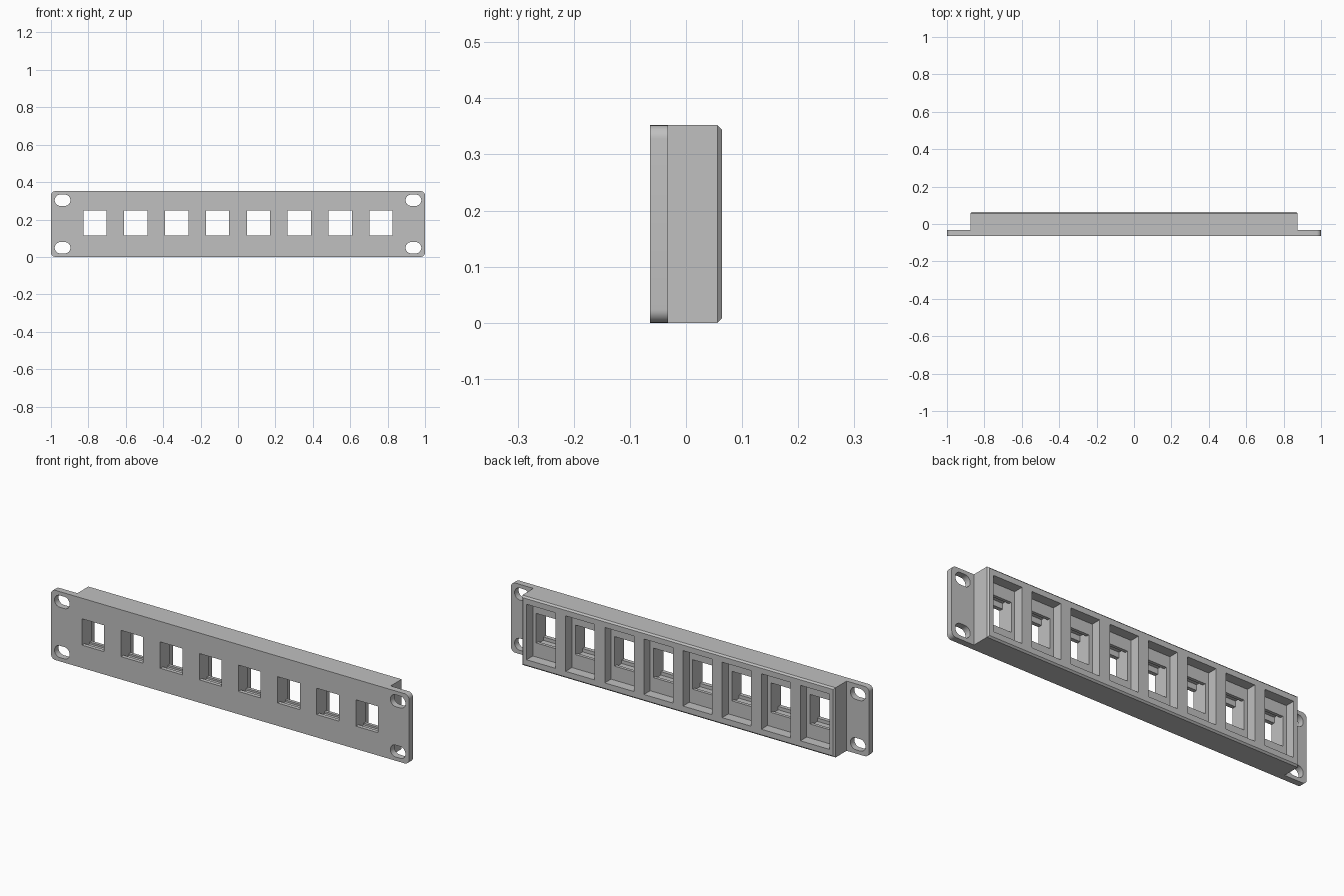
import bpy
import bmesh
import math
from mathutils import Vector

if "Cube" in bpy.data.objects:
    bpy.data.objects.remove(bpy.data.objects["Cube"])

HEIGHT = 0.352
FRONT, BACK = -0.064, 0.064
PLATE_BACK = -0.032
PORTS, PITCH = 8, 0.2186
MID_Z = HEIGHT / 2

grey = bpy.data.materials.new("panel grey")
grey.use_nodes = True
colour = (0.53, 0.53, 0.53, 1)
grey.diffuse_color = colour
grey.node_tree.nodes["Principled BSDF"].inputs["Base Color"].default_value = colour


def prism(bm, profile, lo, hi, axis):
    """Extrude a profile: (x, z) points along y, or (y, z) points along x."""
    def place(p, t):
        return Vector((p[0], t, p[1])) if axis == "y" else Vector((t, p[0], p[1]))
    start = bm.faces.new([bm.verts.new(place(p, lo)) for p in profile])
    grown = bmesh.ops.extrude_face_region(bm, geom=[start])["geom"]
    shift = place((0, 0), hi - lo)
    bmesh.ops.translate(bm, vec=shift,
                        verts=[v for v in grown if isinstance(v, bmesh.types.BMVert)])


def rounded(cx, cz, w, h, r, steps=8):
    """Rounded rectangle outline."""
    pts = []
    for k, (sx, sz) in enumerate(((1, 1), (-1, 1), (-1, -1), (1, -1))):
        for i in range(steps + 1):
            a = math.pi / 2 * (k + i / steps)
            pts.append((cx + sx * (w / 2 - r) + r * math.cos(a),
                        cz + sz * (h / 2 - r) + r * math.sin(a)))
    return pts


def rect(cx, cz, w, h):
    return [(cx + sx * w / 2, cz + sz * h / 2)
            for sx, sz in ((1, 1), (-1, 1), (-1, -1), (1, -1))]


def finish(bm, name):
    bmesh.ops.recalc_face_normals(bm, faces=bm.faces[:])
    mesh = bpy.data.meshes.new(name)
    bm.to_mesh(mesh)
    bm.free()
    mesh.materials.append(grey)
    obj = bpy.data.objects.new(name, mesh)
    bpy.context.collection.objects.link(obj)
    return obj


def combine(target, other, operation):
    """Apply a boolean and discard the helper."""
    mod = target.modifiers.new(operation, "BOOLEAN")
    mod.operation, mod.object, mod.solver = operation, other, "EXACT"
    bpy.context.view_layer.objects.active = target
    bpy.ops.object.modifier_apply(modifier=mod.name)
    bpy.data.objects.remove(other)


# Front plate with rounded corners
bm = bmesh.new()
prism(bm, rounded(0, MID_Z, 2, HEIGHT, 0.024), FRONT, PLATE_BACK, "y")
panel = finish(bm, "rack_panel")

# Four oblong mounting slots
bm = bmesh.new()
for sx in (-1, 1):
    for sz in (-1, 1):
        prism(bm, rounded(sx * 0.938, MID_Z + sz * 0.127, 0.084, 0.06, 0.0295),
              -0.1, 0, "y")
combine(panel, finish(bm, "slot_cutter"), "DIFFERENCE")

# Deep rear block with chamfered back edges
bm = bmesh.new()
prism(bm, rect(0, MID_Z, 1.75, HEIGHT), -0.045, BACK, "y")
rim = [e for e in bm.edges if all(v.co.y > BACK - 0.001 for v in e.verts)]
bmesh.ops.bevel(bm, geom=rim, offset=0.008, segments=1, affect="EDGES")
combine(panel, finish(bm, "rear_block"), "UNION")

centres = [(i - (PORTS - 1) / 2) * PITCH for i in range(PORTS)]

# Wide pockets sunk into the back
bm = bmesh.new()
for x in centres:
    prism(bm, rect(x, MID_Z, 0.162, 0.28), 0.014, 0.1, "y")
combine(panel, finish(bm, "pocket_cutter"), "DIFFERENCE")

# Port openings: front lip, wider catch space, then rear lip
low, high = 0.115, 0.248
catch_low, catch_high = 0.098, 0.276
rear_low, rear_high = 0.107, 0.256
catch_front, catch_back = -0.044, -0.002
section = [(-0.1, low), (catch_front, low), (catch_front, catch_low),
           (catch_back, catch_low), (catch_back, rear_low), (0.03, rear_low),
           (0.03, rear_high), (catch_back, rear_high), (catch_back, catch_high),
           (catch_front, catch_high), (catch_front, high), (-0.1, high)]
bm = bmesh.new()
for x in centres:
    prism(bm, section, x - 0.062, x + 0.062, "x")
combine(panel, finish(bm, "port_cutter"), "DIFFERENCE")

# Smooth the rounded corners and slot ends only
bpy.ops.object.select_all(action="DESELECT")
panel.select_set(True)
bpy.context.view_layer.objects.active = panel
bpy.ops.object.shade_smooth_by_angle(angle=math.radians(30))
